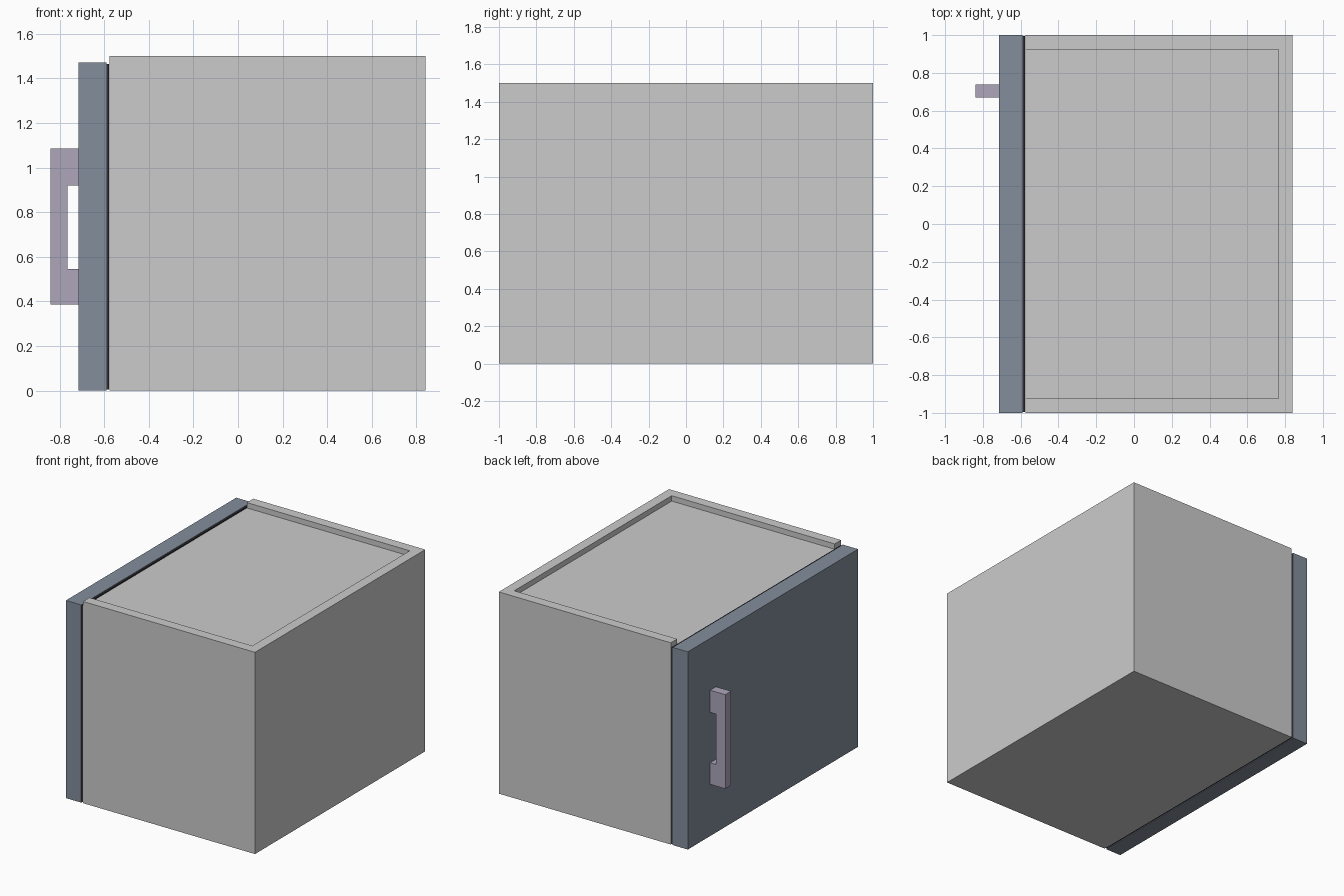
import bpy, bmesh

if "Cube" in bpy.data.objects:
    bpy.data.objects.remove(bpy.data.objects["Cube"])


def colour(name, rgb):
    m = bpy.data.materials.new(name)
    m.diffuse_color = (*rgb, 1)
    m.use_nodes = True
    m.node_tree.nodes["Principled BSDF"].inputs["Base Color"].default_value = m.diffuse_color
    return m


def prism(name, profile, axis, lo, hi, mat=None):
    """Extrude a closed 2D profile along y (profile is x, z) or z (profile is x, y)."""
    bm = bmesh.new()
    to3d = (lambda p: (p[0], lo, p[1])) if axis == 'y' else (lambda p: (p[0], p[1], lo))
    face = bm.faces.new([bm.verts.new(to3d(p)) for p in profile])
    ext = bmesh.ops.extrude_face_region(bm, geom=[face])
    moved = [g for g in ext['geom'] if isinstance(g, bmesh.types.BMVert)]
    step = (0, hi - lo, 0) if axis == 'y' else (0, 0, hi - lo)
    bmesh.ops.translate(bm, verts=moved, vec=step)
    bmesh.ops.recalc_face_normals(bm, faces=bm.faces)
    me = bpy.data.meshes.new(name)
    bm.to_mesh(me)
    bm.free()
    ob = bpy.data.objects.new(name, me)
    bpy.context.collection.objects.link(ob)
    if mat:
        me.materials.append(mat)
    return ob


def rect(x0, x1, y0, y1):
    return [(x0, y0), (x1, y0), (x1, y1), (x0, y1)]


door_blue = colour("door_blue_grey", (0.23, 0.27, 0.33))
lavender = colour("handle_lavender", (0.42, 0.38, 0.50))
rubber = colour("seal_dark", (0.03, 0.03, 0.035))

# Cabinet: block with a shallow top recess open towards the door
cabinet = prism("cabinet", rect(-0.575, 0.84, -1, 1), 'z', 0, 1.5)
recess = prism("recess_cutter", rect(-0.7, 0.765, -0.925, 0.925), 'z', 1.46, 1.6)
recess.hide_render = True
recess.hide_viewport = True
cut = cabinet.modifiers.new("top_recess", 'BOOLEAN')
cut.operation = 'DIFFERENCE'
cut.solver = 'EXACT'
cut.object = recess

# Door slab and the thin dark seal behind it
prism("door", rect(-0.715, -0.59, -1, 1), 'z', 0, 1.47, door_blue)
prism("door_seal", rect(-0.59, -0.578, -0.995, 0.995), 'z', 0.005, 1.465, rubber)

# Bracket-shaped pull handle
prism("handle", [(-0.715, 0.385), (-0.84, 0.385), (-0.84, 1.085), (-0.715, 1.085),
                 (-0.715, 0.92), (-0.765, 0.92), (-0.765, 0.545), (-0.715, 0.545)],
      'y', 0.67, 0.738, lavender)
